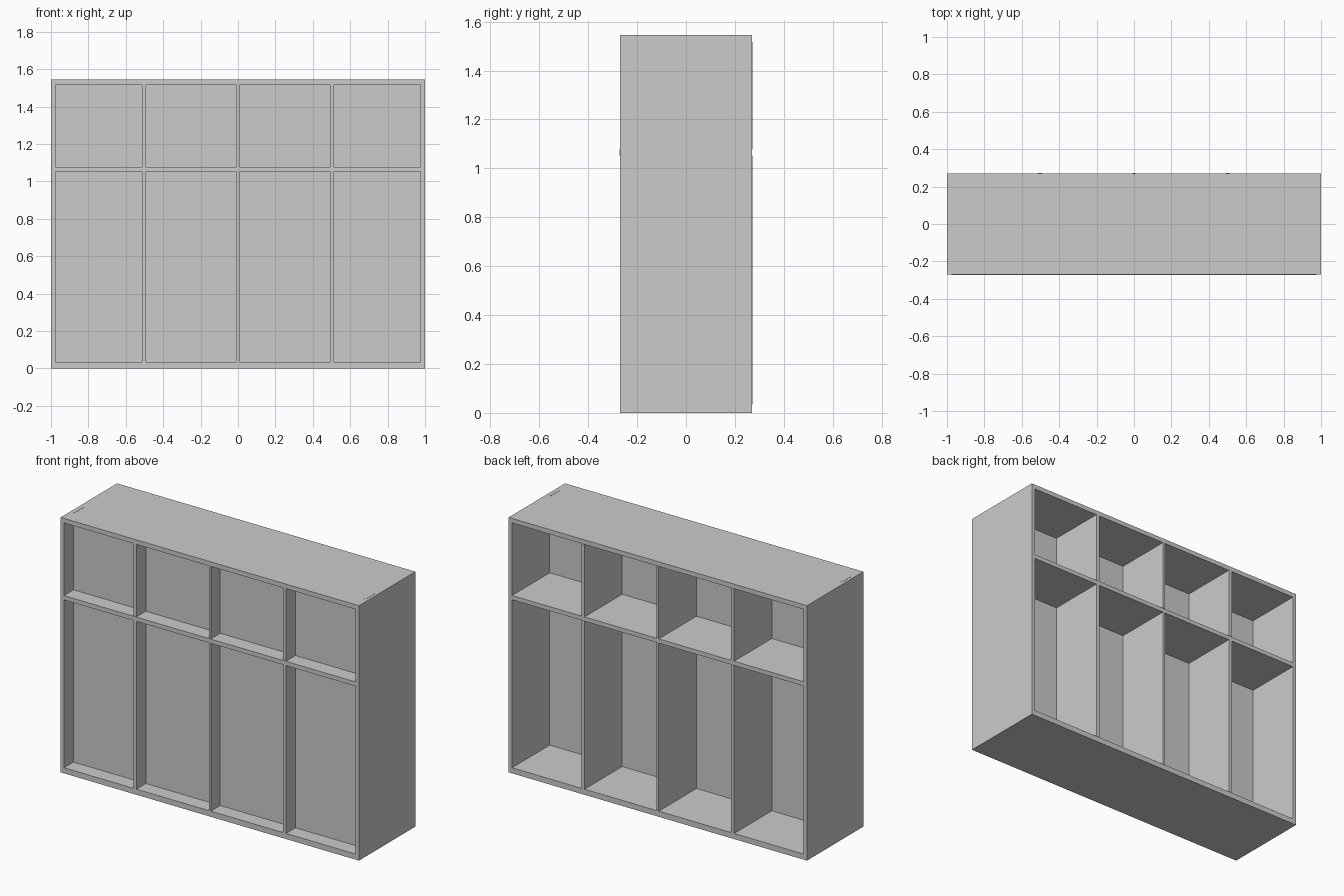
import bpy

if "Cube" in bpy.data.objects:
    bpy.data.objects.remove(bpy.data.objects["Cube"], do_unlink=True)

# Single grey finish
grey = bpy.data.materials.new("plain grey")
grey.use_nodes = True
colour = (0.6, 0.6, 0.6, 1)
grey.diffuse_color = colour
grey.node_tree.nodes["Principled BSDF"].inputs["Base Color"].default_value = colour

# Overall dimensions
W, D, H = 1.0, 0.27, 1.545           # half width, half depth, height
SIDE, TOP, BASE = 0.023, 0.028, 0.034
SHELF_LOW, SHELF_HIGH = 1.052, 1.078
PANEL_FRONT, PANEL_BACK = -0.18, -0.09


def board(name, x, y, z):
    """Box spanning the given (low, high) ranges."""
    bpy.ops.mesh.primitive_cube_add(size=1)
    obj = bpy.context.object
    obj.name = name
    for v in obj.data.vertices:
        for i, (low, high) in enumerate((x, y, z)):
            v.co[i] = low if v.co[i] < 0 else high
    obj.data.materials.append(grey)
    return obj


# Outer case
inner = W - SIDE
depth = (-D, D)
board("top_board", (-W, W), depth, (H - TOP, H))
board("base_board", (-W, W), depth, (0, BASE))
board("right_side", (-W, -inner), depth, (BASE, H - TOP))
board("left_side", (inner, W), depth, (BASE, H - TOP))

# Shelf across all bays, a hair proud at the front
board("shelf", (-inner, inner), (-D - 0.002, D), (SHELF_LOW, SHELF_HIGH))

# Upright dividers, a hair proud at the back
for name, x, half in (("right", -0.502, 0.01), ("middle", 0, 0.007), ("left", 0.501, 0.01)):
    for level, z in (("lower", (BASE, SHELF_LOW)), ("upper", (SHELF_HIGH, H - TOP))):
        board(f"{name}_{level}_divider", (x - half, x + half), (-D, D + 0.002), z)

# Panel closing the bays between front and back
for level, z in (("lower", (BASE, SHELF_LOW)), ("upper", (SHELF_HIGH, H - TOP))):
    board(f"{level}_panel", (-inner, inner), (PANEL_FRONT, PANEL_BACK), z)

# Narrow joint ends showing at the corners of the top
for name, sign in (("right", -1), ("left", 1)):
    x = sign * 0.977
    board(f"{name}_joint", (x - 0.006, x + 0.006), (PANEL_FRONT, PANEL_BACK), (H - 0.01, H + 0.001))
